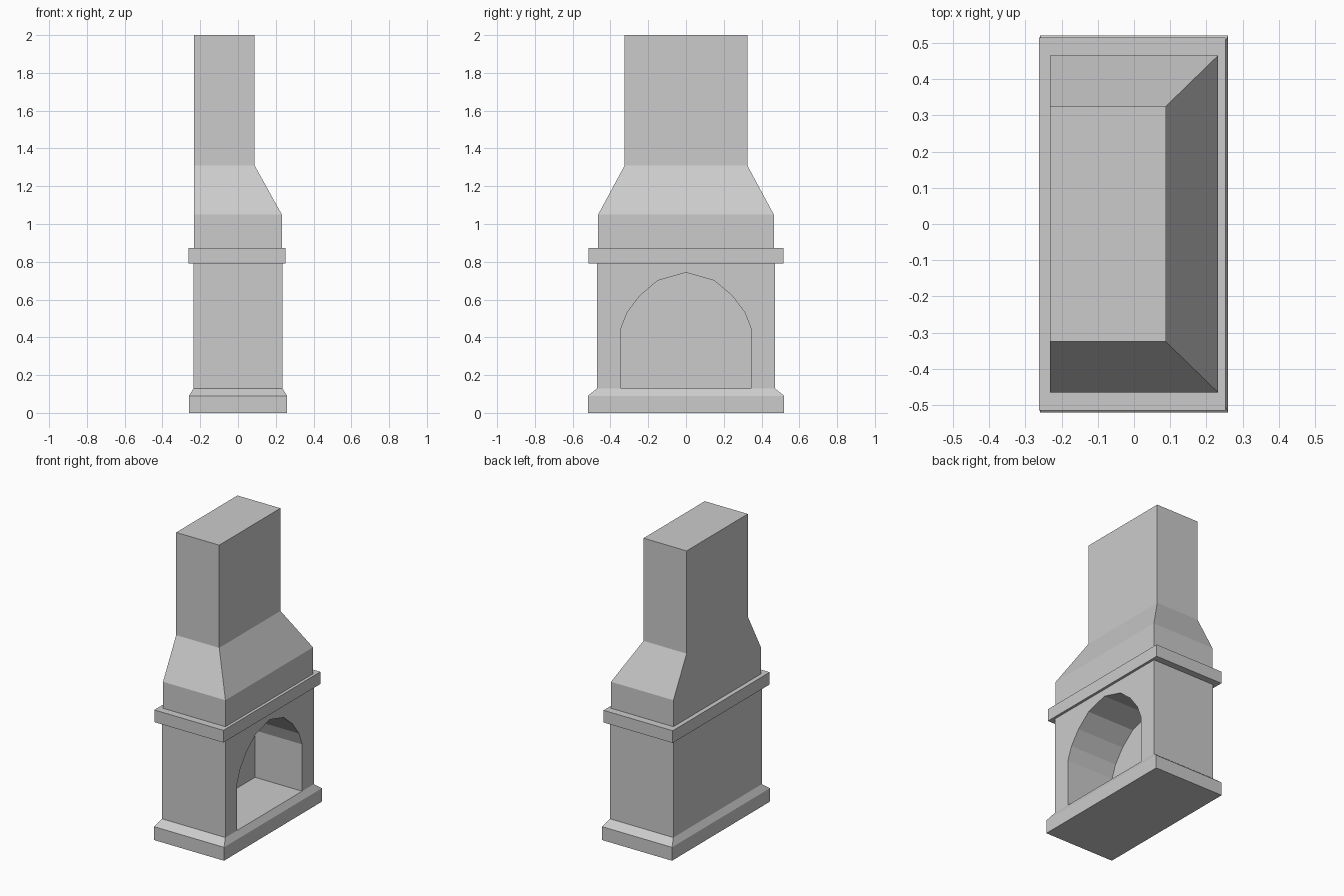
import bpy, bmesh

if "Cube" in bpy.data.objects:
    bpy.data.objects.remove(bpy.data.objects["Cube"])


def make_object(name, bm):
    bmesh.ops.recalc_face_normals(bm, faces=bm.faces)
    mesh = bpy.data.meshes.new(name)
    bm.to_mesh(mesh)
    bm.free()
    obj = bpy.data.objects.new(name, mesh)
    bpy.context.collection.objects.link(obj)
    return obj


def loft(name, rings, cap_bottom=True, cap_top=True):
    """Stack rectangular rings (x_min, x_max, half_y, z) into a faceted shell."""
    bm = bmesh.new()
    loops = [[bm.verts.new(p) for p in ((x0, -y, z), (x1, -y, z), (x1, y, z), (x0, y, z))]
             for x0, x1, y, z in rings]
    for a, b in zip(loops, loops[1:]):
        for i in range(4):
            j = (i + 1) % 4
            bm.faces.new((a[i], a[j], b[j], b[i]))
    if cap_bottom:
        bm.faces.new(loops[0])
    if cap_top:
        bm.faces.new(loops[-1])
    return make_object(name, bm)


# Plinth with chamfered top; its top is the hearth floor
loft("plinth", [(-0.26, 0.26, 0.52, 0), (-0.26, 0.26, 0.52, 0.09),
                (-0.235, 0.235, 0.47, 0.13)])

# Firebox body
body = loft("firebox_body", [(-0.235, 0.235, 0.47, 0.13), (-0.235, 0.235, 0.47, 0.79)])

# Mantel shelf
loft("mantel_shelf", [(-0.235, 0.235, 0.47, 0.79), (-0.262, 0.252, 0.515, 0.79),
                      (-0.262, 0.252, 0.515, 0.872), (-0.232, 0.232, 0.465, 0.872)],
     cap_bottom=False, cap_top=False)

# Smoke hood and chimney, flush at the back
loft("chimney", [(-0.232, 0.232, 0.465, 0.872), (-0.232, 0.232, 0.465, 1.05),
                 (-0.232, 0.088, 0.325, 1.31), (-0.232, 0.088, 0.325, 2.0)],
     cap_bottom=False)

# Arched opening cutter: half profile mirrored, extruded along x
half = [(0.345, 0.05), (0.345, 0.445), (0.312, 0.53), (0.245, 0.62), (0.15, 0.70)]
profile = half + [(0, 0.743)] + [(-y, z) for y, z in reversed(half)]
bm = bmesh.new()
face = bm.faces.new([bm.verts.new((-0.115, y, z)) for y, z in profile])
ext = bmesh.ops.extrude_face_region(bm, geom=[face], use_keep_orig=True)
bmesh.ops.translate(bm, vec=(0.5, 0, 0),
                    verts=[v for v in ext["geom"] if isinstance(v, bmesh.types.BMVert)])
cutter = make_object("arch_cutter", bm)
cutter.hide_render = True

# Cut the opening into the front of the body
mod = body.modifiers.new("arch_opening", "BOOLEAN")
mod.operation = "DIFFERENCE"
mod.solver = "EXACT"
mod.object = cutter
bpy.context.view_layer.objects.active = body
bpy.ops.object.modifier_apply(modifier=mod.name)
bpy.data.objects.remove(cutter)
